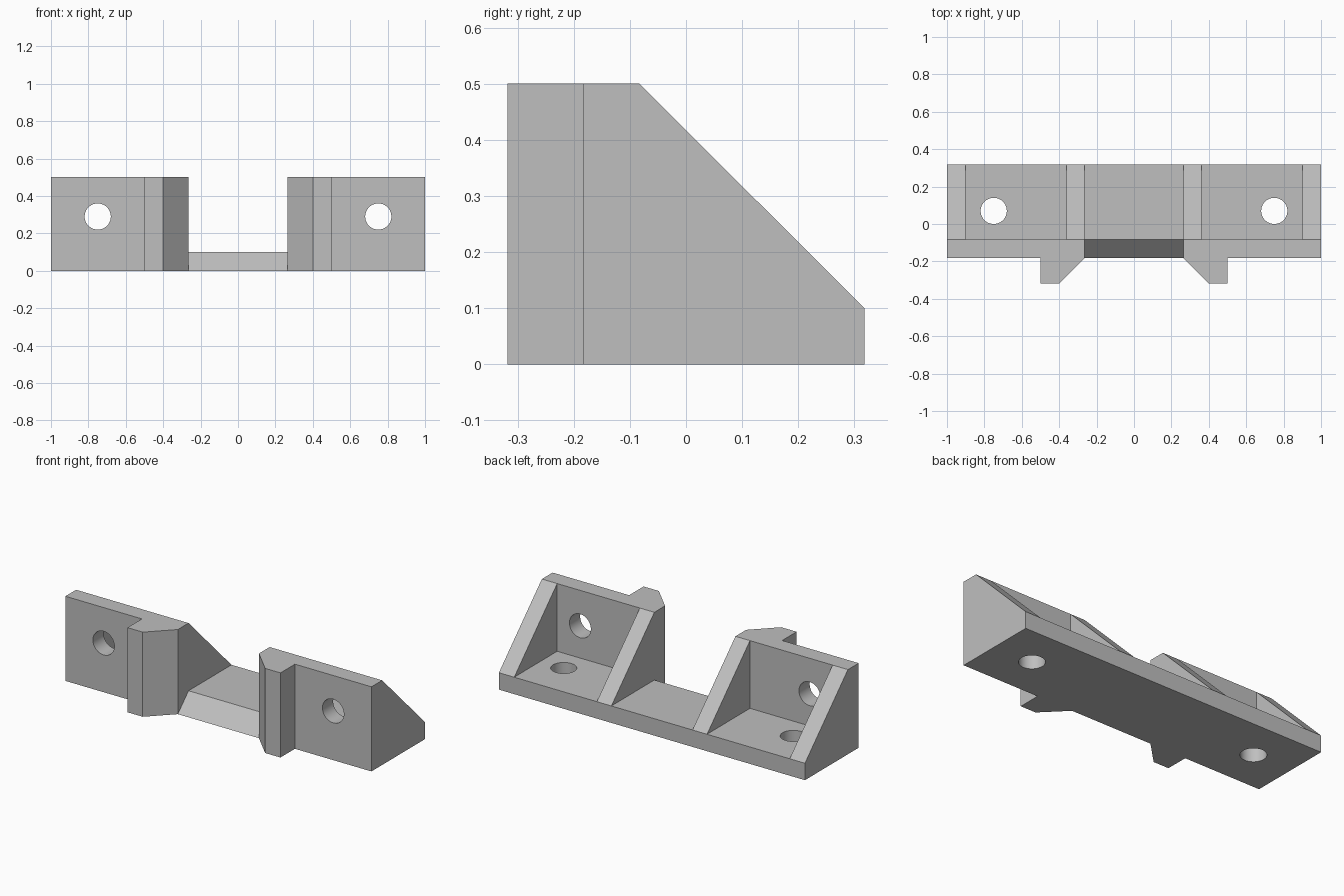
import bpy, bmesh
from mathutils import Matrix, Vector

cube = bpy.data.objects.get("Cube")
if cube:
    bpy.data.objects.remove(cube, do_unlink=True)

GREY = (0.52, 0.52, 0.52, 1)
mat = bpy.data.materials.new("grey")
mat.use_nodes = True
mat.diffuse_color = GREY
mat.node_tree.nodes["Principled BSDF"].inputs["Base Color"].default_value = GREY

# Main dimensions
FRONT, PLATE_BACK, BACK = -0.183, -0.083, 0.318
TOP, FLOOR, GAP = 0.5, 0.1, 0.265
HOLE_X, HOLE_R = 0.75, 0.07


def make_object(name, bm):
    bmesh.ops.recalc_face_normals(bm, faces=bm.faces)
    mesh = bpy.data.meshes.new(name)
    bm.to_mesh(mesh)
    bm.free()
    mesh.materials.append(mat)
    obj = bpy.data.objects.new(name, mesh)
    bpy.context.collection.objects.link(obj)
    return obj


def prism(name, points, depth):
    """Extrude a flat outline, given as 3D points, along a depth vector."""
    bm = bmesh.new()
    face = bm.faces.new([bm.verts.new(p) for p in points])
    new = bmesh.ops.extrude_face_region(bm, geom=[face])["geom"]
    verts = [v for v in new if isinstance(v, bmesh.types.BMVert)]
    bmesh.ops.translate(bm, verts=verts, vec=Vector(depth))
    return make_object(name, bm)


def side_prism(name, outline, x0, x1):
    return prism(name, [(x0, y, z) for y, z in outline], (x1 - x0, 0, 0))


def drill(name, centre, axis):
    bm = bmesh.new()
    turn = Matrix.Rotation(1.5707963, 4, 'X') if axis == 'Y' else Matrix()
    bmesh.ops.create_cone(bm, cap_ends=True, segments=48, radius1=HOLE_R,
                          radius2=HOLE_R, depth=0.3,
                          matrix=Matrix.Translation(centre) @ turn)
    return make_object(name, bm)


def combine(body, tool, operation):
    mod = body.modifiers.new(tool.name, 'BOOLEAN')
    mod.operation, mod.object, mod.solver = operation, tool, 'EXACT'
    bpy.context.view_layer.objects.active = body
    bpy.ops.object.modifier_apply(modifier=mod.name)
    bpy.data.objects.remove(tool, do_unlink=True)


# Bracket body: full-width wedge
bracket = side_prism("bracket", [(FRONT, 0), (BACK, 0), (BACK, FLOOR),
                                 (PLATE_BACK, TOP), (FRONT, TOP)], -1, 1)

# Centre gap with a sloped front lip
gap = side_prism("gap_cutter", [(FRONT, 0), (PLATE_BACK, FLOOR), (0.5, FLOOR),
                                (0.5, 0.7), (-0.5, 0.7), (-0.5, 0)], -GAP, GAP)
combine(bracket, gap, 'DIFFERENCE')

for s in (-1, 1):
    # Pocket between the two ribs
    pocket = side_prism("pocket_cutter", [(PLATE_BACK, FLOOR), (0.5, FLOOR),
                                          (0.5, 0.7), (PLATE_BACK, 0.7)],
                        s * 0.36, s * 0.9)
    combine(bracket, pocket, 'DIFFERENCE')

    # Chamfered jaw on the front of the plate
    outline = [(GAP, FRONT), (0.4, -BACK), (0.5, -BACK), (0.5, FRONT)]
    jaw = prism("jaw", [(s * x, y, 0) for x, y in outline], (0, 0, TOP))
    combine(bracket, jaw, 'UNION')

    # Screw holes through the plate and the floor
    combine(bracket, drill("plate_drill", (s * HOLE_X, -0.13, 0.29), 'Y'), 'DIFFERENCE')
    combine(bracket, drill("floor_drill", (s * HOLE_X, 0.07, 0), 'Z'), 'DIFFERENCE')

# Merge flat regions and keep edges crisp
bm = bmesh.new()
bm.from_mesh(bracket.data)
bmesh.ops.remove_doubles(bm, verts=bm.verts, dist=0.0001)
bmesh.ops.dissolve_limit(bm, angle_limit=0.01, verts=bm.verts, edges=bm.edges)
bm.to_mesh(bracket.data)
bm.free()

bpy.ops.object.select_all(action='DESELECT')
bracket.select_set(True)
bpy.context.view_layer.objects.active = bracket
bpy.ops.object.shade_smooth_by_angle()
